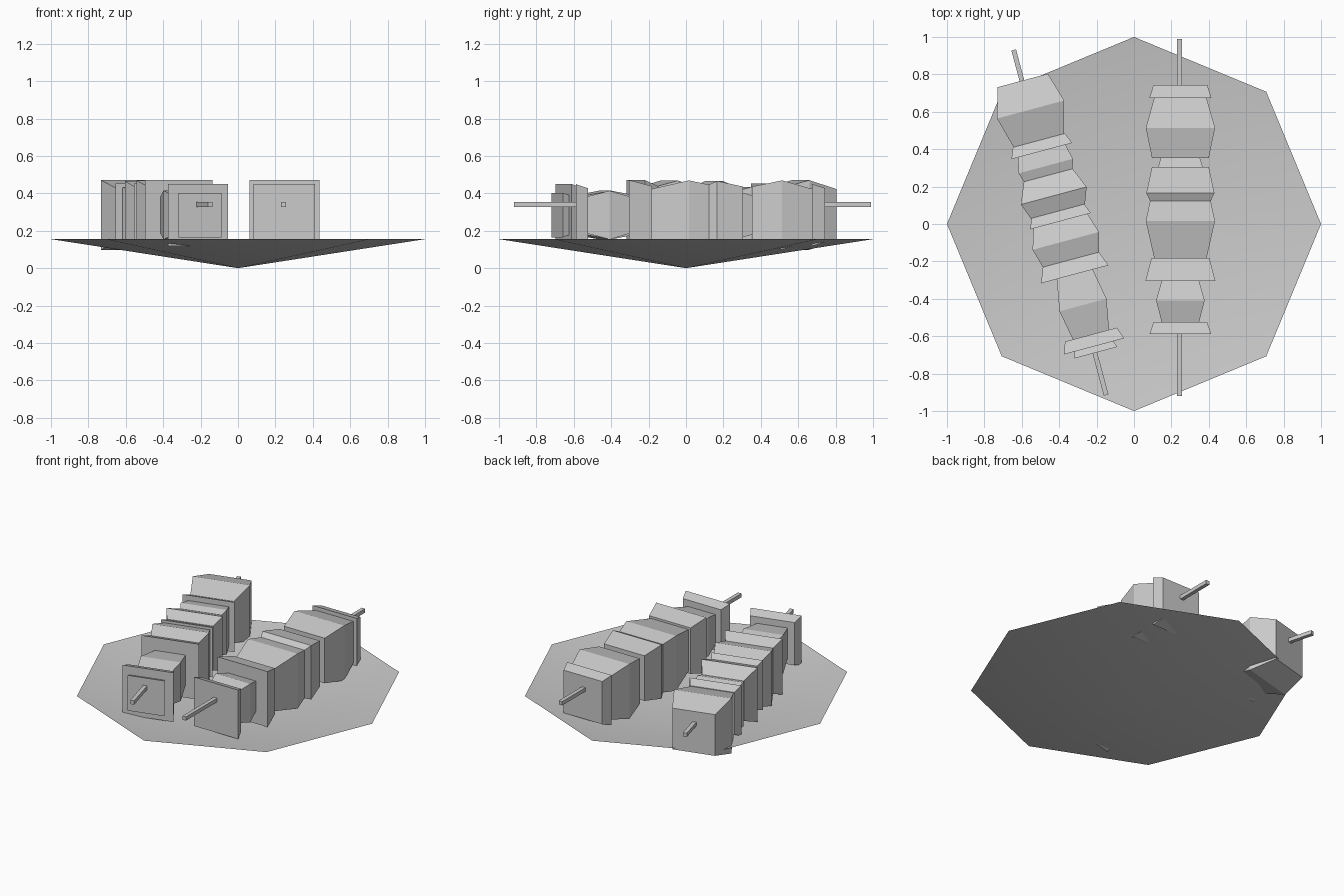
import bpy, bmesh
from math import radians, sin, cos, pi
from mathutils import Matrix

if "Cube" in bpy.data.objects:
    bpy.data.objects.remove(bpy.data.objects["Cube"])

BLOCK_Z = 0.284      # centre height of the food pieces
STICK_Z = 0.34       # centre height of the sticks


def finish(name, bm, matrix=Matrix()):
    bmesh.ops.recalc_face_normals(bm, faces=bm.faces)
    me = bpy.data.meshes.new(name)
    bm.to_mesh(me)
    bm.free()
    ob = bpy.data.objects.new(name, me)
    ob.matrix_world = matrix
    bpy.context.collection.objects.link(ob)
    return ob


def square_loft(name, stations, matrix, x=0.005, z=BLOCK_Z):
    """Capped square loft along y; stations are (y, half width)."""
    bm = bmesh.new()
    rings = [[bm.verts.new((x + h * sx, y, z + h * sz))
              for sx, sz in ((-1, -1), (1, -1), (1, 1), (-1, 1))]
             for y, h in stations]
    for a, b in zip(rings, rings[1:]):
        for i in range(4):
            j = (i + 1) % 4
            bm.faces.new((a[i], a[j], b[j], b[i]))
    bm.faces.new(rings[0])
    bm.faces.new(rings[-1])
    return finish(name, bm, matrix)


def skewer(side, matrix, pieces):
    square_loft(side + "_stick", [(-0.955, 0.0128), (0.955, 0.0128)], matrix, 0, STICK_Z)
    for i, (kind, stations) in enumerate(pieces):
        square_loft(f"{side}_{kind}_{i + 1}", stations, matrix)


# Plate: shallow eight-sided open cone
bm = bmesh.new()
tip = bm.verts.new((0, 0, 0))
rim = [bm.verts.new((cos(i * pi / 4), sin(i * pi / 4), 0.155)) for i in range(8)]
for i in range(8):
    bm.faces.new((tip, rim[i], rim[(i + 1) % 8]))
plate = finish("plate", bm)
for p in plate.data.polygons:
    p.use_smooth = True

# Straight skewer on the right
skewer("right", Matrix.Translation((0.243, 0.035, 0)), [
    ("slice", [(-0.623, 0.165), (-0.559, 0.143)]),
    ("mushroom", [(-0.559, 0.10), (-0.443, 0.13), (-0.34, 0.10)]),
    ("slice", [(-0.34, 0.187), (-0.217, 0.155)]),
    ("meat", [(-0.217, 0.14), (-0.019, 0.185), (0.088, 0.162)]),
    ("meat", [(0.088, 0.162), (0.131, 0.182), (0.27, 0.152)]),
    ("slice", [(0.27, 0.119), (0.318, 0.105)]),
    ("meat", [(0.318, 0.152), (0.479, 0.185), (0.639, 0.14)]),
    ("slice", [(0.639, 0.166), (0.709, 0.144)]),
])

# Angled skewer on the left
skewer("left", Matrix.Translation((-0.396, 0.008, 0)) @ Matrix.Rotation(radians(15), 4, 'Z'), [
    ("slice", [(-0.722, 0.119), (-0.687, 0.107)]),
    ("slice", [(-0.687, 0.166), (-0.622, 0.144)]),
    ("mushroom", [(-0.622, 0.10), (-0.458, 0.13), (-0.288, 0.10)]),
    ("slice", [(-0.288, 0.187), (-0.207, 0.155)]),
    ("meat", [(-0.207, 0.155), (-0.103, 0.184), (0.006, 0.15)]),
    ("slice", [(0.006, 0.168), (0.061, 0.146)]),
    ("meat", [(0.061, 0.15), (0.147, 0.182), (0.26, 0.135)]),
    ("meat", [(0.26, 0.135), (0.311, 0.15), (0.394, 0.132)]),
    ("slice", [(0.394, 0.168), (0.453, 0.144)]),
    ("meat", [(0.453, 0.14), (0.624, 0.186), (0.785, 0.139)]),
])
